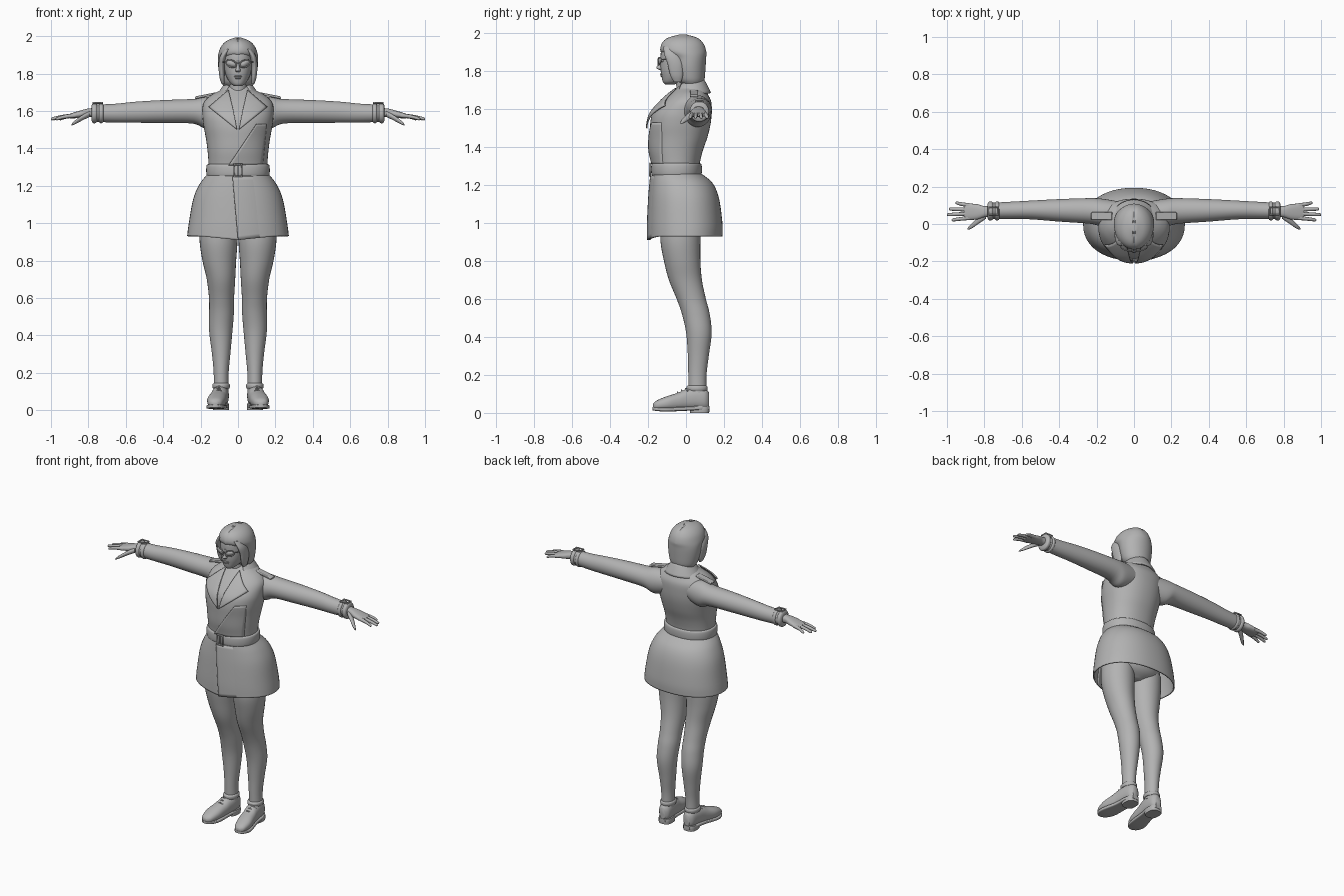
import bpy
import bmesh
from math import sin, cos, pi, radians
from mathutils import Matrix, Vector

if "Cube" in bpy.data.objects:
    bpy.data.objects.remove(bpy.data.objects["Cube"], do_unlink=True)

grey = bpy.data.materials.new("plain_grey")
grey.use_nodes = True
grey.diffuse_color = (.45, .45, .45, 1)
grey.node_tree.nodes["Principled BSDF"].inputs["Base Color"].default_value = grey.diffuse_color


def finish(name, bm, mirror=False, thick=0, bevel=0):
    """Turn a bmesh into a smooth shaded object with its modifiers."""
    bmesh.ops.recalc_face_normals(bm, faces=bm.faces)
    mesh = bpy.data.meshes.new(name)
    bm.to_mesh(mesh)
    bm.free()
    mesh.materials.append(grey)
    mesh.shade_smooth()
    mesh.set_sharp_from_angle(angle=radians(45))
    obj = bpy.data.objects.new(name, mesh)
    bpy.context.collection.objects.link(obj)
    if thick:
        mod = obj.modifiers.new("thickness", "SOLIDIFY")
        mod.thickness, mod.offset = thick, 0
    if bevel:
        mod = obj.modifiers.new("soft_edges", "BEVEL")
        mod.width, mod.segments = bevel, 2
    if mirror:
        mod = obj.modifiers.new("other_side", "MIRROR")
        mod.use_mirror_merge = False
    return obj


def dense(rows, steps=5):
    """Smooth spline through rows of (position, centre, centre, radius, radius)."""
    rows = [Vector(r) for r in rows]
    out = []
    for i in range(len(rows) - 1):
        a, b = rows[i], rows[i + 1]
        before = rows[i - 1] if i else a
        after = rows[min(i + 2, len(rows) - 1)]
        for k in range(steps):
            t = k / steps
            ta, tb = (b - before) / 2, (after - a) / 2
            out.append(a * (2*t**3 - 3*t**2 + 1) + ta * (t**3 - 2*t**2 + t)
                       + b * (3*t**2 - 2*t**3) + tb * (t**3 - t**2))
    return out + [rows[-1]]


def loft(name, rows, axis="z", power=2, sides=32, cap=True, shape=None, **options):
    """Skin rounded cross-sections strung along one axis."""
    bm = bmesh.new()
    rings = []
    for pos, c1, c2, r1, r2 in dense(rows):
        ring = []
        for k in range(sides):
            a = 2 * pi * k / sides
            u, v = [abs(f)**(2 / power) * (1 if f > 0 else -1) for f in (cos(a), sin(a))]
            p, q = c1 + r1 * u, c2 + r2 * v
            co = {"x": (pos, p, q), "y": (p, pos, q), "z": (p, q, pos)}[axis]
            ring.append(bm.verts.new(shape(*co) if shape else co))
        rings.append(ring)
    for low, high in zip(rings, rings[1:]):
        for k in range(sides):
            n = (k + 1) % sides
            bm.faces.new((low[k], low[n], high[n], high[k]))
    if cap:
        bm.faces.new(rings[0])
        bm.faces.new(rings[-1])
    return finish(name, bm, **options)


def front_y(rows, power, x, z):
    """Depth of the front of a loft at a given x and z."""
    rows = dense(rows)
    z = min(max(z, rows[0][0]), rows[-1][0])
    for a, b in zip(rows, rows[1:]):
        if a[0] <= z <= b[0]:
            r = a.lerp(b, (z - a[0]) / (b[0] - a[0]))
            return r[2] - r[4] * max(0, 1 - abs(x / r[3])**power)**(1 / power)


def strip(name, point, nu, nv, **options):
    """Grid sheet whose points come from point(u, v)."""
    bm = bmesh.new()
    g = [[bm.verts.new(point(i / nu, j / nv)) for j in range(nv + 1)] for i in range(nu + 1)]
    for i in range(nu):
        for j in range(nv):
            bm.faces.new((g[i][j], g[i+1][j], g[i+1][j+1], g[i][j+1]))
    return finish(name, bm, **options)


def patch(name, corners, rows, power, lift, far_lift, **options):
    """Cloth panel lying on the front of a loft."""
    a, b, c, d = [Vector(k) for k in corners]

    def point(u, v):
        x, z = a.lerp(b, u).lerp(d.lerp(c, u), v)
        return x, front_y(rows, power, x, z) - lift + (lift - far_lift) * u, z
    strip(name, point, 10, 16, thick=.008, **options)


def ball(name, centre, size, **options):
    bm = bmesh.new()
    bmesh.ops.create_uvsphere(bm, u_segments=20, v_segments=12, radius=1,
                              matrix=Matrix.Translation(centre) @ Matrix.Diagonal((*size, 1)))
    finish(name, bm, **options)


def box(name, centre, size, tilt=0, **options):
    bm = bmesh.new()
    bmesh.ops.create_cube(bm, size=1, matrix=Matrix.Translation(centre)
                          @ Matrix.Rotation(tilt, 4, "Y") @ Matrix.Diagonal((*size, 1)))
    finish(name, bm, **options)


def wire(name, points, radius, closed=False, mirror=False):
    """Round rod along a path."""
    curve = bpy.data.curves.new(name, "CURVE")
    curve.dimensions, curve.bevel_depth = "3D", radius
    curve.bevel_resolution, curve.use_fill_caps = 2, True
    for side in (1, -1) if mirror else (1,):
        spline = curve.splines.new("POLY")
        spline.points.add(len(points) - 1)
        spline.use_cyclic_u = closed
        for p, (x, y, z) in zip(spline.points, points):
            p.co = (side * x, y, z, 1)
    curve.materials.append(grey)
    bpy.context.collection.objects.link(bpy.data.objects.new(name, curve))


# Coat body
coat = [(1.25, 0, -.05, .158, .12), (1.31, 0, -.05, .157, .122), (1.38, 0, -.048, .162, .136),
        (1.45, 0, -.038, .171, .15), (1.52, 0, -.03, .184, .159), (1.58, 0, -.02, .19, .155),
        (1.64, 0, .003, .185, .13), (1.68, 0, .015, .15, .1), (1.71, 0, .025, .095, .075),
        (1.73, 0, .025, .065, .06)]
loft("coat_body", coat, power=2.2, sides=48)
patch("coat_overlap", [(.1, 1.53), (.15, 1.53), (.13, 1.31), (-.05, 1.31)], coat, 2.2, .01, -.004)
patch("lapels", [(.05, 1.71), (.155, 1.62), (.005, 1.5), (.025, 1.6)], coat, 2.2, .012, .018, mirror=True)

# Skirt of the coat, with its hem dipping at the front
skirt = [(.93, 0, -.002, .268, .19), (1, 0, -.002, .259, .19), (1.13, 0, -.008, .235, .178),
         (1.21, 0, -.022, .2, .158), (1.26, 0, -.05, .16, .125)]


def dip(x, y, z):
    if y < 0 and z < 1:
        z -= .02 * max(0, 1 - abs(x) / .2) * (1 - z) / .07
    return x, y, z


loft("coat_skirt", skirt, power=2.2, sides=48, cap=False, shape=dip, thick=.008)
patch("skirt_overlap", [(-.03, 1.25), (.12, 1.25), (.16, .93), (0, .91)], skirt, 2.2, .01, -.004)

# Belt and buckle
loft("belt", [(1.25, 0, -.05, .158, .12), (1.255, 0, -.05, .167, .131), (1.283, 0, -.05, .17, .134),
              (1.31, 0, -.05, .167, .131), (1.316, 0, -.05, .157, .12)], power=2.2, sides=48)
wire("belt_buckle", [(x, -.19, z) for x, z in
                     ((-.02, 1.25), (.02, 1.25), (.02, 1.315), (-.02, 1.315))], .006, closed=True)
box("buckle_prong", (0, -.19, 1.283), (.008, .01, .06), bevel=.002)


# Collar wrapping round the back of the neck
def collar_point(u, v):
    a = radians(-135 + 270 * u)
    front = (1 - cos(a)) / 2
    spread, drop = .068 + .05 * v, 1.755 - .07 * v - .025 * front
    return spread * sin(a), .025 + (spread + .002) * cos(a) * (.95 - .1 * v), drop


strip("collar", collar_point, 32, 6, thick=.01)
box("epaulettes", (.172, .042, 1.682), (.115, .042, .014), tilt=.2, mirror=True, bevel=.004)

# Sleeves and wrist straps
loft("sleeves", [(.08, .06, 1.6, .06, .07), (.17, .062, 1.59, .073, .084), (.24, .07, 1.598, .068, .066),
                 (.4, .073, 1.597, .06, .061), (.55, .075, 1.593, .05, .056), (.66, .073, 1.588, .046, .05),
                 (.77, .07, 1.588, .043, .046)], "x", mirror=True)
for part, x, w in (("inner", .732, .012), ("outer", .768, .014)):
    loft(part + "_wrist_strap", [(x - w, .07, 1.588, .044, .047), (x - w / 2, .07, 1.588, .05, .053),
                                 (x + w / 2, .07, 1.588, .05, .053), (x + w, .07, 1.588, .04, .043)],
         "x", mirror=True)
wire("strap_buckles", [(x, y, 1.643) for x, y in
                       ((.725, .05), (.775, .05), (.775, .09), (.725, .09))], .005, True, True)

# Hands
loft("palms", [(.75, .068, 1.59, .028, .026), (.8, .066, 1.59, .03, .023), (.84, .065, 1.583, .041, .02),
               (.89, .066, 1.574, .043, .014), (.91, .066, 1.572, .036, .009)], "x", 2.4, mirror=True)
for finger, y, end, tip in (("index", .033, .975, .022), ("middle", .055, 1, .05),
                            ("ring", .077, .99, .08), ("little", .099, .955, .112)):
    mid = (.88 + end) / 2
    loft(finger + "_fingers", [(.87, y, 1.576, .011, .012), (mid, (y + tip) / 2, 1.569, .01, .01),
                               (end - .008, tip, 1.558, .008, .008), (end, tip, 1.556, .002, .002)],
         "x", sides=12, mirror=True)
loft("thumbs", [(.79, .045, 1.585, .016, .016), (.83, .02, 1.565, .018, .015),
                (.87, -.012, 1.54, .013, .011), (.89, -.026, 1.526, .004, .004)], "x", sides=14, mirror=True)

# Hips and legs
loft("hips", [(.93, 0, 0, .04, .04), (.98, 0, -.01, .17, .11), (1.1, 0, -.015, .19, .13),
              (1.24, 0, -.045, .145, .11)])
loft("legs", [(1, .105, -.028, .1, .105), (.9, .104, -.029, .101, .105), (.8, .1, -.02, .09, .096),
              (.7, .091, -.003, .076, .087), (.6, .088, .028, .067, .077), (.52, .088, .052, .066, .073),
              (.42, .092, .068, .062, .067), (.3, .09, .065, .049, .055), (.2, .09, .06, .04, .048),
              (.1, .09, .06, .04, .047)], mirror=True)

# Shoes
loft("shoe_uppers", [(-.174, .122, .035, .014, .012), (-.155, .121, .04, .036, .025),
                     (-.1, .116, .05, .049, .038), (-.04, .106, .06, .047, .047),
                     (0, .099, .07, .045, .055), (.05, .093, .076, .044, .059),
                     (.1, .09, .073, .038, .056), (.122, .09, .066, .02, .04)], "y", 2.3, mirror=True)
loft("shoe_soles", [(-.176, .122, .022, .014, .008), (-.155, .121, .02, .038, .01),
                    (-.1, .116, .018, .053, .011), (0, .1, .022, .044, .011), (.08, .092, .026, .044, .011),
                    (.125, .09, .026, .022, .011)], "y", 5, mirror=True)
loft("shoe_heels", [(0, .091, .072, .042, .05), (.02, .091, .072, .043, .052), (.035, .091, .072, .042, .05)],
     power=2.8, mirror=True)
loft("shoe_collars", [(.115, .09, .058, .043, .052), (.125, .09, .058, .047, .056),
                      (.138, .09, .058, .046, .055), (.145, .09, .058, .038, .046)], mirror=True)
for k in range(3):
    y, z = -.045 + .022 * k, .108 + .009 * k
    wire("shoe_lace", [(.075, y + .01, z - .012), (.102, y, z + .002), (.13, y + .01, z - .012)], .004, mirror=True)

# Neck and head
loft("neck", [(1.62, 0, .0, .06, .06), (1.7, 0, .005, .05, .056), (1.8, 0, .0, .05, .056)])
loft("face", [(1.732, 0, -.085, .018, .026), (1.745, 0, -.075, .038, .047), (1.775, 0, -.055, .058, .074),
              (1.81, 0, -.042, .07, .092), (1.86, 0, -.03, .077, .104), (1.91, 0, -.026, .075, .104),
              (1.95, 0, -.02, .05, .08)], power=2.2)
loft("nose", [(1.808, 0, -.132, .009, .008), (1.817, 0, -.136, .014, .02), (1.835, 0, -.134, .009, .015),
              (1.87, 0, -.13, .006, .006)], sides=16)
ball("upper_lip", (0, -.128, 1.785), (.022, .009, .005))
ball("lower_lip", (0, -.125, 1.776), (.018, .01, .006))
ball("eyes", (.032, -.12, 1.856), (.014, .012, .008), mirror=True)

# Bobbed hair with a parting and two locks framing the face
loft("hair", [(1.735, 0, .028, .078, .06), (1.76, 0, .022, .092, .076), (1.82, 0, .016, .104, .087),
              (1.87, 0, .01, .107, .096), (1.905, 0, -.012, .105, .12), (1.945, 0, -.018, .09, .112),
              (1.975, 0, -.018, .06, .082), (1.993, 0, -.016, .015, .025)], sides=40,
     shape=lambda x, y, z: (x, y, z - (.006 if abs(x) < .006 and z > 1.9 else 0)))
loft("side_locks", [(1.745, .08, -.045, .008, .02), (1.78, .085, -.05, .014, .034),
                    (1.84, .088, -.058, .016, .04), (1.89, .08, -.075, .017, .04),
                    (1.93, .055, -.085, .018, .034)], sides=18, mirror=True)

# Glasses
rim = []
for k in range(20):
    a = 2 * pi * k / 20
    x = .037 + .028 * cos(a)
    rim.append((x, -.148 + 4 * x * x, 1.853 + .019 * sin(a) + .006 * cos(a)))
wire("glasses_rims", rim, .0035, True, True)
wire("glasses_bridge", [(-.011, -.148, 1.856), (.011, -.148, 1.856)], .003)
wire("glasses_arms", [(.065, -.131, 1.862), (.084, -.1, 1.862), (.09, -.02, 1.86)], .003, mirror=True)
lens = bmesh.new()
lens.faces.new([lens.verts.new(p) for p in rim])
finish("glasses_lenses", lens, mirror=True, thick=.002)
